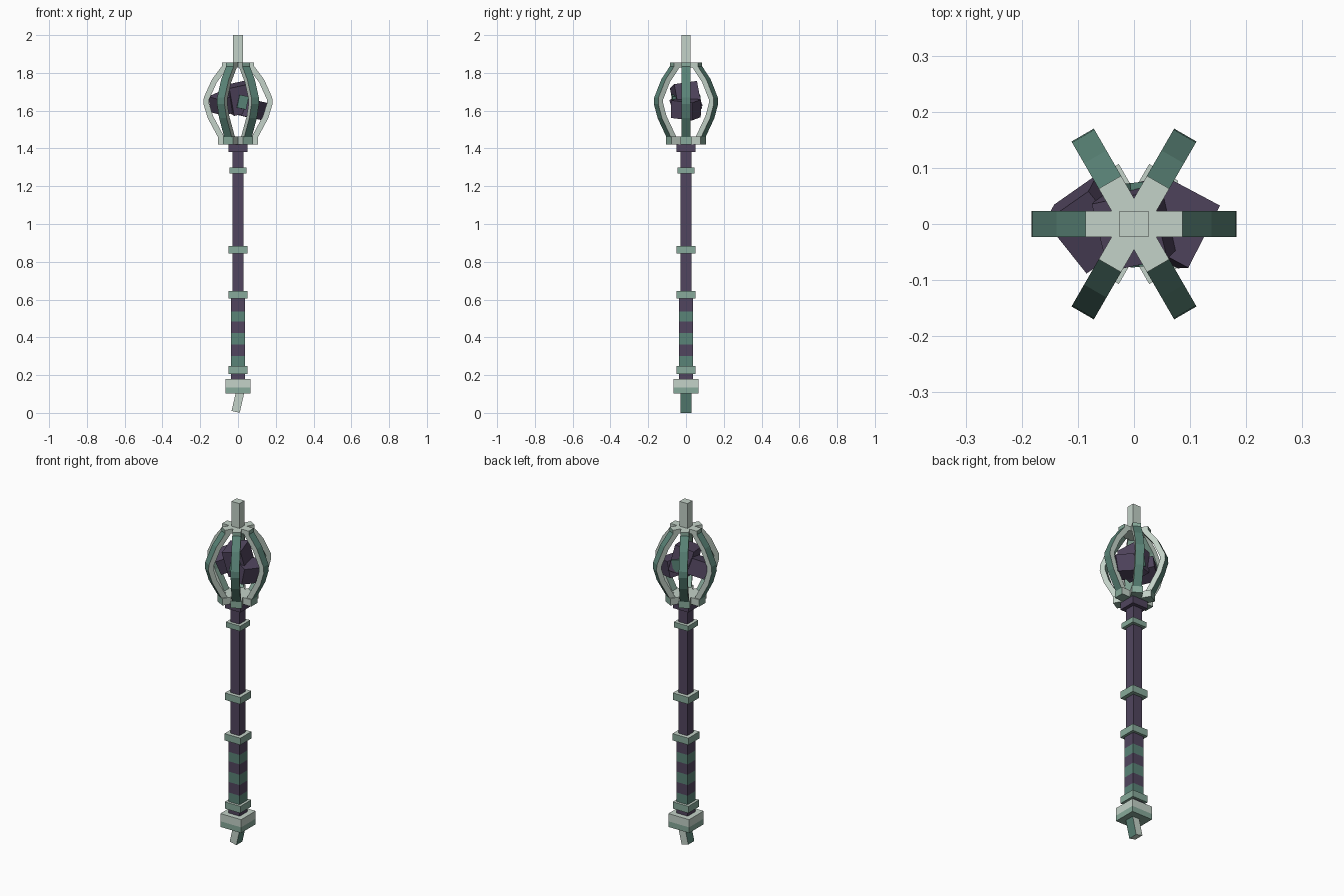
import bpy, bmesh, math
from mathutils import Matrix, Vector

cube = bpy.data.objects.get("Cube")
if cube:
    bpy.data.objects.remove(cube, do_unlink=True)


def material(name, rgb):
    m = bpy.data.materials.new(name)
    m.use_nodes = True
    col = (*[(c / 255) ** 2.2 for c in rgb], 1)
    m.diffuse_color = col
    m.node_tree.nodes["Principled BSDF"].inputs["Base Color"].default_value = col
    return m


PURPLE = material("dusky purple", (82, 71, 95))
SAGE = material("pale sage", (194, 209, 199))
JADE = material("jade green", (134, 168, 153))
DEEP = material("deep green", (90, 130, 118))


def finish(name, bm, mats):
    bmesh.ops.recalc_face_normals(bm, faces=bm.faces[:])
    mesh = bpy.data.meshes.new(name)
    bm.to_mesh(mesh)
    bm.free()
    for m in mats:
        mesh.materials.append(m)
    ob = bpy.data.objects.new(name, mesh)
    bpy.context.collection.objects.link(ob)
    return ob


def box(name, size, loc, mats, rot=(0, 0, 0), rule=None, cuts=()):
    """Box with optional height cuts and a rule giving each face its material."""
    bm = bmesh.new()
    bmesh.ops.create_cube(bm, size=1)
    bmesh.ops.scale(bm, vec=size, verts=bm.verts[:])
    for z in cuts:
        bmesh.ops.bisect_plane(bm, geom=bm.verts[:] + bm.edges[:] + bm.faces[:],
                               plane_co=(0, 0, z - loc[2]), plane_no=(0, 0, 1))
    bm.normal_update()
    if rule:
        for f in bm.faces:
            f.material_index = rule(f.calc_center_median() + Vector(loc), f.normal)
    ob = finish(name, bm, mats)
    ob.location = loc
    ob.rotation_euler = [math.radians(a) for a in rot]
    return ob


def column(name, half, z0, z1, mats, **kw):
    return box(name, (half * 2, half * 2, z1 - z0), (0, 0, (z0 + z1) / 2), mats, **kw)


# Shaft, and grip with green wraps
column("shaft", 0.029, 0.15, 1.4, [PURPLE])
wraps = [(0.245, 0.30), (0.362, 0.422), (0.483, 0.538)]
column("grip", 0.036, 0.18, 0.62, [PURPLE, DEEP],
       cuts=[z for w in wraps for z in w],
       rule=lambda c, n: int(any(a < c.z < b for a, b in wraps)))
column("neck", 0.05, 1.38, 1.425, [PURPLE])

# Collars: pale upper faces, jade sides
top_rule = lambda c, n: int(n.z > 0.5)
for name, half, z0, z1 in [("grip_lower_collar", 0.05, 0.207, 0.247),
                           ("grip_upper_collar", 0.051, 0.606, 0.646),
                           ("middle_collar", 0.05, 0.843, 0.884),
                           ("upper_collar", 0.046, 1.267, 1.298)]:
    column(name, half, z0, z1, [JADE, SAGE], rule=top_rule)

# Pommel and its bent tip
column("pommel", 0.067, 0.102, 0.18, [JADE, SAGE], cuts=[0.135],
       rule=lambda c, n: int(c.z > 0.135))
box("pommel_tip", (0.044, 0.056, 0.112), (0, 0, 0.06), [SAGE, DEEP], rot=(0, 13, 0),
    rule=lambda c, n: int(abs(n.x) > 0.5))

# Cage ribs, swept through a bowed outline of (radius, height)
outline = [(0.092, 1.435), (0.106, 1.46), (0.160, 1.56), (0.183, 1.635),
           (0.181, 1.67), (0.138, 1.765), (0.078, 1.845)]
THICK, WIDE = 0.03, 0.046


def rib(name, angle):
    bm = bmesh.new()
    rings = []
    for i, (r, z) in enumerate(outline):
        a, b = outline[max(i - 1, 0)], outline[min(i + 1, len(outline) - 1)]
        t = Vector((b[0] - a[0], 0, b[1] - a[1])).normalized()
        inward = Vector((-t.z, 0, t.x)) * THICK
        outer = Vector((r, 0, z))
        side = Vector((0, WIDE / 2, 0))
        rings.append([bm.verts.new(p) for p in
                      (outer - side, outer + side, outer + inward + side, outer + inward - side)])
    for lo, hi in zip(rings, rings[1:]):
        for k in range(4):
            j = (k + 1) % 4
            bm.faces.new((lo[k], lo[j], hi[j], hi[k])).material_index = (1, 0, 2, 0)[k]
    bm.faces.new(rings[0])
    bm.faces.new(rings[-1])
    bm.transform(Matrix.Rotation(angle, 4, "Z"))
    finish(name, bm, [SAGE, DEEP, JADE])


for i in range(6):
    rib("cage_rib_%d" % (i + 1), math.radians(60 * i))

# Crossed bars holding the ribs at the bottom and top
end_rule = lambda c, n: int(abs(n.x) > 0.5)
for i in range(3):
    box("cage_base_bar_%d" % (i + 1), (0.212, 0.06, 0.04), (0, 0, 1.442), [SAGE, JADE],
        rot=(0, 0, 60 * i), rule=lambda c, n: int(abs(n.x) > 0.5 or n.z < -0.5))
    box("cage_top_bar_%d" % (i + 1), (0.172, 0.046, 0.026), (0, 0, 1.842), [SAGE, JADE],
        rot=(0, 0, 60 * i), rule=end_rule)

# Finial
box("finial", (0.051, 0.046, 0.16), (0, 0, 1.92), [SAGE])

# Rock core: tumbled blocks with a small green inlay block
box("core_centre", (0.11, 0.125, 0.15), (0.005, 0, 1.665), [PURPLE], rot=(8, -12, 12))
box("core_right", (0.10, 0.12, 0.09), (-0.075, 0, 1.64), [PURPLE], rot=(10, -20, 35))
box("core_left", (0.10, 0.125, 0.095), (0.072, 0, 1.61), [PURPLE], rot=(-6, 10, -28))
box("core_inlay", (0.05, 0.15, 0.07), (0.018, 0, 1.645), [DEEP], rot=(0, 12, 6))
